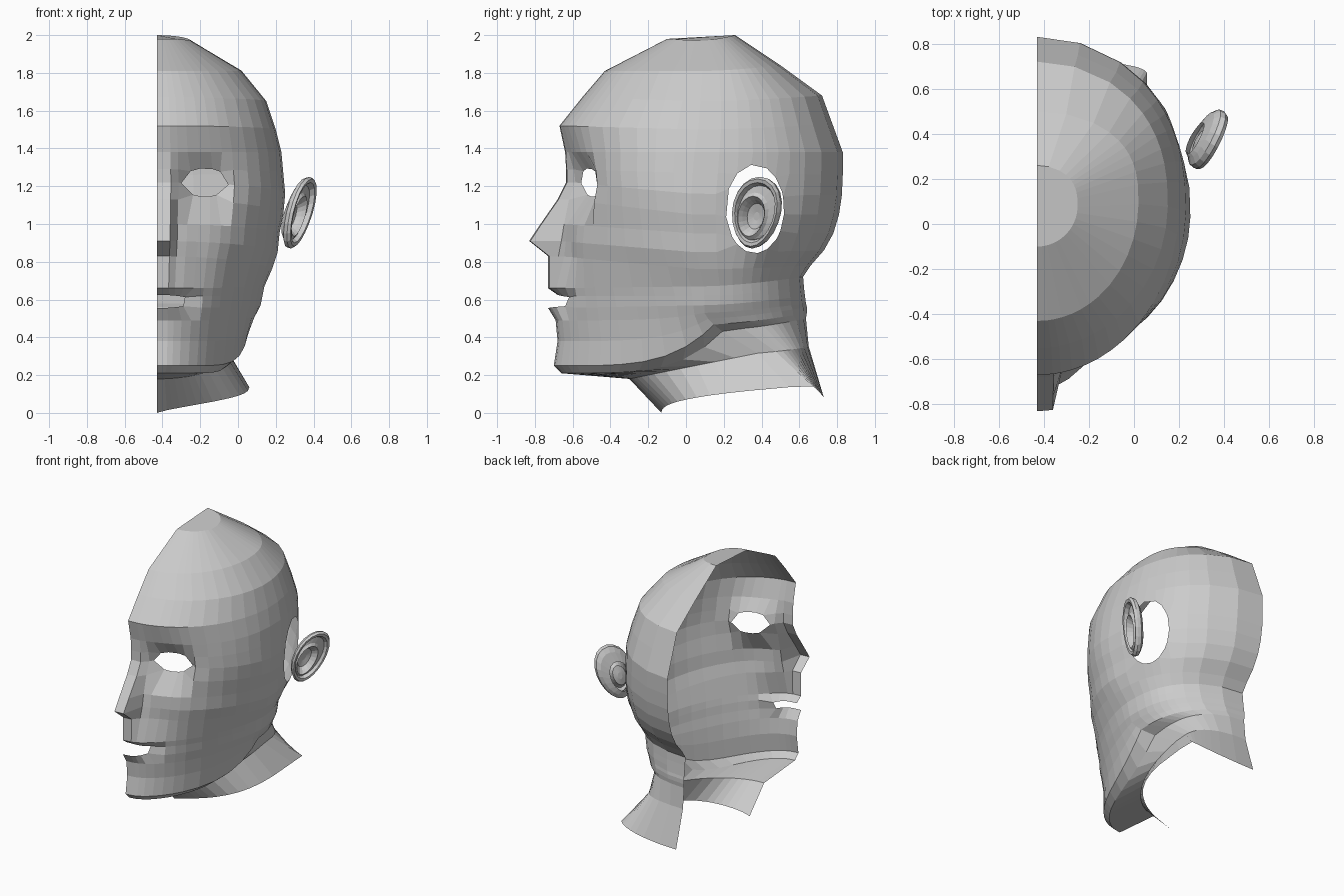
import bpy, bmesh
from math import sin, cos, pi, exp, hypot, atan2

if "Cube" in bpy.data.objects:
    bpy.data.objects.remove(bpy.data.objects["Cube"])

MID = -0.43  # x of the open centre plane of the half head


def make_object(name, bm):
    bmesh.ops.recalc_face_normals(bm, faces=bm.faces[:])
    mesh = bpy.data.meshes.new(name)
    bm.to_mesh(mesh)
    bm.free()
    obj = bpy.data.objects.new(name, mesh)
    bpy.context.collection.objects.link(obj)
    return obj


def bridge(bm, rows, closed=False):
    n = len(rows[0])
    for a, b in zip(rows, rows[1:]):
        for j in range(n if closed else n - 1):
            k = (j + 1) % n
            bm.faces.new((a[j], a[k], b[k], b[j]))


def cut_hole(bm, axis, centre, radii, inside, depth=None):
    """Remove faces in an ellipse and snap the rim to it."""
    def rel(p):
        return (p[axis] - centre[0]) / radii[0], (p.z - centre[1]) / radii[1]
    doomed = [f for f in bm.faces
              if inside(f.calc_center_median()) and hypot(*rel(f.calc_center_median())) < 1]
    rim = {v for f in doomed for v in f.verts}
    bmesh.ops.delete(bm, geom=doomed, context='FACES')
    for v in rim:
        if v.is_valid:
            a = atan2(*rel(v.co)[::-1])
            if axis or v.co.x > MID + 1e-4:
                v.co[axis] = centre[0] + radii[0] * cos(a)
            v.co.z = centre[1] + radii[1] * sin(a)
            if depth:
                v.co[1 - axis] = depth(a)


# Head and neck: rings given by front, side and back points
# front y, front z | side width, side y, side z | back y, back z
RINGS = [
    (-.10, 1.98, .18, .08, 1.97, .26, 2.0), (-.43, 1.81, .45, .10, 1.81, .50, 1.84),
    (-.55, 1.67, .58, .09, 1.65, .72, 1.68), (-.67, 1.52, .63, .08, 1.50, .775, 1.53),
    (-.64, 1.38, .66, .06, 1.38, .83, 1.38), (-.635, 1.29, .67, .05, 1.27, .83, 1.26),
    (-.635, 1.22, .68, .04, 1.16, .825, 1.15), (-.65, 1.13, .67, .04, 1.05, .81, 1.05),
    (-.66, 1.0, .65, .05, .95, .78, .95), (-.68, .91, .64, .06, .85, .73, .86),
    (-.69, .83, .61, .08, .76, .66, .78), (-.69, .66, .57, .10, .67, .62, .72),
    (-.69, .62, .56, .10, .62, .625, .66), (-.69, .555, .55, .10, .57, .63, .62),
    (-.69, .49, .53, .10, .53, .635, .58), (-.68, .38, .51, .12, .50, .64, .56),
    (-.70, .25, .49, .15, .47, .64, .53)]
NECK = [(-.66, .21, .41, .20, .44, .635, .50), (-.30, .18, .38, .40, .32, .65, .35),
        (-.13, .0, .49, .66, .145, .73, .08)]
ANGLES = [0, .11, .17, .25, .35, .45, .55, .65, .8, .95, 1.1, 1.25, 1.4, 1.55,
          1.68, 1.8, 1.9, 2.0, 2.1, 2.2, 2.35, 2.55, 2.85, pi]
NOSE = {7: .03, 8: .11, 9: .15, 10: .03}
LIPS = {10: .01, 11: .04, 12: -.01, 13: .04}
NECK_SHAPE = [(1.2, 4, .65), (.9, 1, .55), (.5, .4, .8)]  # taper, rise, back

bm = bmesh.new()
rows = []
for i, (yf, zf, w, ys, zs, yb, zb) in enumerate(RINGS + NECK):
    taper = 1 + .5 * min(1, max(0, i - 5) / 9)
    rise = 1 if i < 14 else 4
    back = .75 if i < 2 else .85
    if i >= len(RINGS):
        taper, rise, back = NECK_SHAPE[i - len(RINGS)]
    row = []
    for j, t in enumerate(ANGLES):
        c, u = cos(t), w * sin(t)
        if j == len(ANGLES) - 1:
            u = 0
        if c >= 0:
            s = c ** taper
            y, z = ys + (yf - ys) * s, zf + (zs - zf) * (1 - s) ** rise
        else:
            s = (-c) ** back
            y, z = ys + (yb - ys) * s, zs + (zb - zs) * s ** 1.5
        if j < 2:
            y -= NOSE.get(i, 0)
        if c > 0:
            y -= LIPS.get(i, 0) * exp(-(u / .2) ** 4)
        # eye socket and cheek fold
        if c > 0 and j > 1:
            y += .08 * exp(-((u - .24) / .15) ** 2 - ((z - 1.23) / .12) ** 2)
            y += .03 * exp(-((u - .2) / .09) ** 2 - ((z - .83) / .12) ** 2)
        row.append(bm.verts.new((MID + u, y, z)))
    rows.append(row)
bridge(bm, rows)
bm.faces.new(rows[0])

# Eye, mouth and ear openings
cut_hole(bm, 0, (-.175, 1.22), (.125, .075), lambda p: p.y < -.2,
         lambda a: -.505 + .05 * cos(a) - .01 * sin(a))
cut_hole(bm, 0, (MID, .59), (.2, .035), lambda p: p.y < -.4)
cut_hole(bm, 1, (.365, 1.08), (.155, .235), lambda p: p.x > -.1,
         lambda a: .18 - .05 * cos(a) + .015 * sin(a))
make_object("half_head", bm)

# Ear: concentric rings from the back shell, over the rim, into the bowl
PROFILE = [(.55, -.06), (.8, -.045), (.97, -.025), (1.0, .0), (.94, .018), (.84, .015),
           (.76, -.012), (.66, -.005), (.56, .01), (.46, -.012), (.36, -.04), (.12, -.05)]
bm = bmesh.new()
rings = []
for r, out in PROFILE:
    ring = []
    for k in range(20):
        t = 2 * pi * k / 20
        b = r * sin(t)
        a = r * cos(t) * (1 + .12 * b)
        if r < .7:                      # bowl sits forward and low
            a, b = a - .15, b - .1
        ring.append(bm.verts.new((.33 + .055 * a + .05 * b + .8 * out,
                                  .37 + .125 * a + .02 * b - .5 * out,
                                  1.06 + .19 * b)))
    rings.append(ring)
bridge(bm, rings, closed=True)
bm.faces.new(rings[-1])
make_object("ear", bm)
